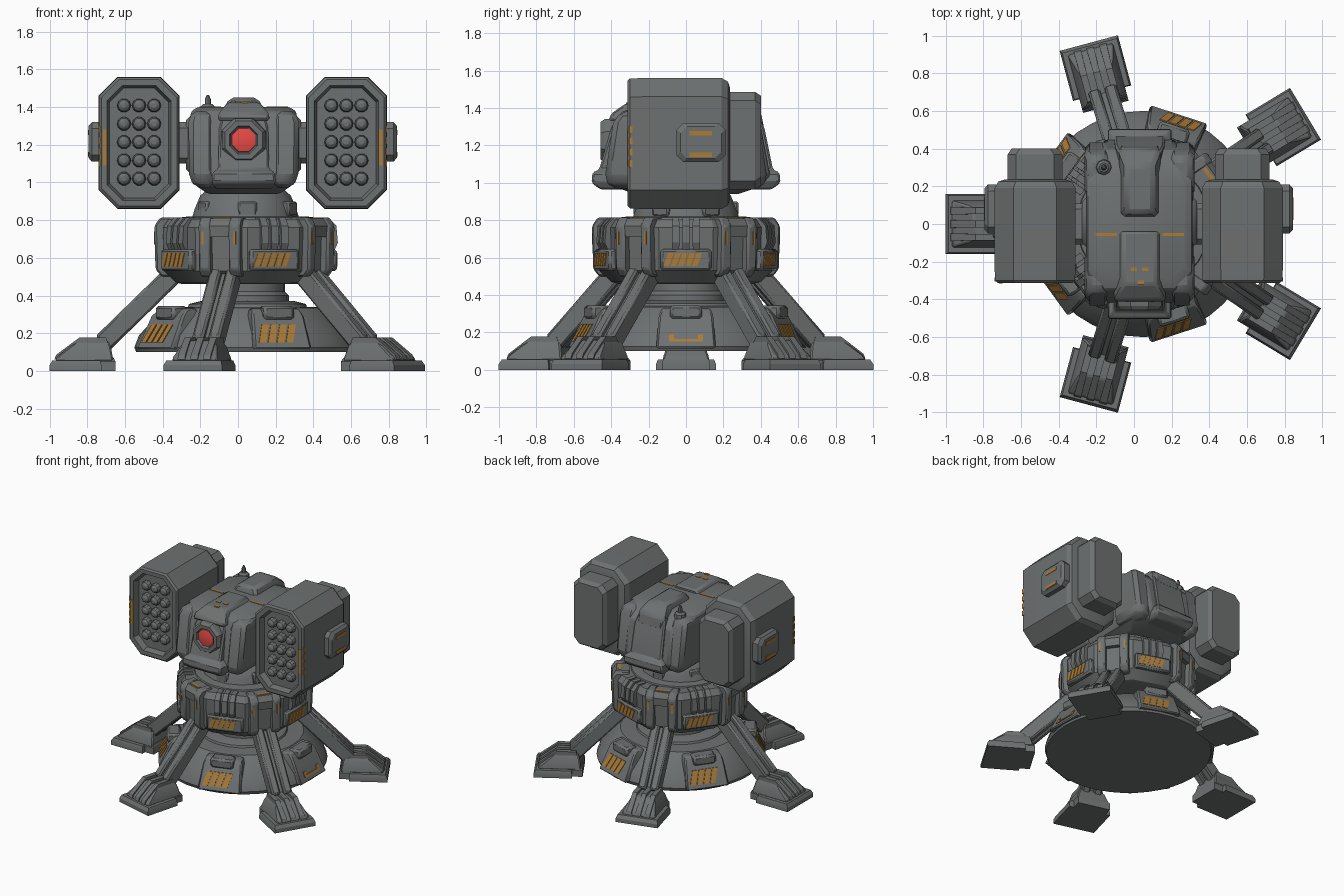
import bpy, bmesh, math
from mathutils import Matrix, Vector

if "Cube" in bpy.data.objects:
    bpy.data.objects.remove(bpy.data.objects["Cube"])

CX, HX = 0.05, 0.03          # axis of the base, axis of the head


def material(name, col):
    m = bpy.data.materials.new(name)
    m.diffuse_color = (*col, 1)
    m.use_nodes = True
    m.node_tree.nodes["Principled BSDF"].inputs["Base Color"].default_value = m.diffuse_color
    return m


GREY = material("gunmetal grey", (0.155, 0.165, 0.165))
ORANGE = material("worn orange", (0.42, 0.20, 0.035))
RED = material("lens red", (0.80, 0.07, 0.06))


def loft(name, rings, mat=GREY, M=Matrix(), bevel=0.0):
    """Skin a stack of equal-length point rings and cap both ends."""
    bm = bmesh.new()
    vs = [[bm.verts.new(M @ Vector(p)) for p in r] for r in rings]
    n = len(rings[0])
    for a, b in zip(vs, vs[1:]):
        for i in range(n):
            bm.faces.new((a[i], a[(i + 1) % n], b[(i + 1) % n], b[i]))
    bm.faces.new(vs[0][::-1])
    bm.faces.new(vs[-1])
    bmesh.ops.recalc_face_normals(bm, faces=bm.faces[:])
    me = bpy.data.meshes.new(name)
    bm.to_mesh(me)
    bm.free()
    for p in me.polygons:
        p.use_smooth = True
    me.set_sharp_from_angle(angle=math.radians(28))
    me.materials.append(mat)
    ob = bpy.data.objects.new(name, me)
    bpy.context.collection.objects.link(ob)
    if bevel:
        b = ob.modifiers.new("bevel", 'BEVEL')
        b.width, b.segments, b.limit_method = bevel, 1, 'ANGLE'
    return ob


def rect(x0, x1, y0, y1, z):
    return [(x0, y0, z), (x1, y0, z), (x1, y1, z), (x0, y1, z)]


def box(name, x, y, z, mat=GREY, M=Matrix(), bevel=0.0):
    return loft(name, [rect(*x, *y, z[0]), rect(*x, *y, z[1])], mat, M, bevel)


def octagon(hw, hh, c):
    return [(hw, -hh + c), (hw, hh - c), (hw - c, hh), (c - hw, hh),
            (-hw, hh - c), (-hw, c - hh), (c - hw, -hh), (hw - c, -hh)]


def oct_y(cx, cz, hw, hh, c, y):
    return [(cx + a, y, cz + b) for a, b in octagon(hw, hh, c)]


def oct_z(y0, y1, hw, c, z):
    return [(HX + a, (y0 + y1) / 2 + b, z) for a, b in octagon(hw, (y1 - y0) / 2, c)]


def lathe(name, profile, n, phase=0.0, cx=CX):
    return loft(name, [[(cx + r * math.cos(phase + math.tau * i / n),
                         r * math.sin(phase + math.tau * i / n), z) for i in range(n)]
                       for r, z in profile])


def radial(deg):
    return Matrix.Translation((CX, 0, 0)) @ Matrix.Rotation(math.radians(deg), 4, 'Z')


def stripes(name, M, r_at, z0, z1, half, n=4, lean=0.025, fill=0.78):
    """Slanted hazard stripes on a radial face whose radius is r_at(z)."""
    step = 2 * half / n
    for k in range(n):
        t = -half + k * step
        w = step * fill
        q = [(t - lean, z0), (t + w - lean, z0), (t + w, z1), (t, z1)]
        loft(name, [[(r_at(z) + o, s, z) for s, z in q] for o in (-0.002, 0.004)], ORANGE, M)


# Base plate, column, ring, neck
lathe("base_disc", [(.59, .1), (.60, .125), (.575, .19), (.46, .31), (.43, .335), (.32, .34)], 40)
lathe("base_collar", [(.32, .33), (.31, .355), (.25, .37)], 24)
lathe("column", [(.22, .34), (.22, .40), (.20, .42), (.20, .5)], 20)
lathe("leg_ring", [(.36, .46), (.40, .47), (.463, .53), (.472, .76), (.44, .805), (.35, .805)],
      10, math.radians(18))
lathe("ring_collar", [(.36, .79), (.35, .815), (.31, .82)], 32)
lathe("neck", [(.29, .81), (.275, .86), (.245, .93), (.20, .97)], 16, math.pi / 16, 0.04)
for k in range(6):
    box("neck_rib", (.22, .28), (-.05, .05), (.82, .9), M=radial(k * 60 + 30), bevel=.01)

# Per leg: strut heading, foot heading, middle of the foot's outer edge
LEGS = [(34.5, 31, .91, .585), (107, 105, -.24, .96), (180, 180, -1.0, 0),
        (253, 255, -.24, -.96), (325.5, 329, .91, -.585)]
for k, (strut_deg, foot_deg, fx, fy) in enumerate(LEGS):
    # Hazard panels on ring and base
    M = radial(72 * k)
    box("ring_panel", (.4, .475), (-.135, .135), (.53, .645), M=M, bevel=.012)
    stripes("ring_stripe", M, lambda z: .475, .555, .625, .095, 5)
    for t in (-.055, 0, .055):
        loft("ring_rib", [rect(.42, .462, t - .018, t + .018, .64), rect(.42, .48, t - .02, t + .02, .68),
                          rect(.42, .472, t - .02, t + .02, .77), rect(.36, .43, t - .018, t + .018, .813)], M=M)
    slope = lambda z: .615 - (z - .12) * .5
    loft("base_panel", [rect(.42, slope(.12), -.16, .16, .115), rect(.42, slope(.29), -.145, .145, .29),
                        rect(.42, .49, -.13, .13, .33)], M=M, bevel=.01)
    box("base_panel_handle", (.45, .55), (-.085, .085), (.27, .345), M=M, bevel=.015)
    if k:
        stripes("base_stripe", M, slope, .15, .245, .1, 4, .03)
    else:
        for t0, t1, z1 in ((-.09, .09, .165), (-.09, -.065, .19), (.065, .09, .19)):
            loft("base_bracket_mark", [[(slope(z) + o, t, z) for t, z in
                 ((t0, .15), (t1, .15), (t1, z1), (t0, z1))] for o in (-.002, .004)], ORANGE, M)

    # Leg socket on the ring
    M = radial(72 * k + 36)
    for s in (-1, 1):
        y = sorted((s * .052, s * .115))
        loft("leg_socket_cheek", [rect(.38, .455, *y, .5), rect(.38, .488, *y, .54),
                                  rect(.38, .494, *y, .77), rect(.36, .462, *y, .815)], M=M, bevel=.01)
        box("socket_mark", (.49, .4965), sorted((s * .084, s * .096)), (.67, .74), ORANGE, M)
    loft("leg_socket_lintel", [rect(.38, .48, -.06, .06, .71), rect(.38, .485, -.06, .06, .77),
                               rect(.36, .458, -.06, .06, .81)], M=M)
    box("socket_top_mark", (.425, .445), (-.05, .05), (.806, .814), ORANGE, M)

    # Twin strut: sheared beams from ring to foot
    M = radial(strut_deg)
    reach = math.hypot(fx - CX, fy) - .28
    d = Vector((reach - .37, 0, -.39)).normalized()
    nrm = Vector((-d.z, 0, d.x))
    for t, w, h in ((-.045, .032, .053), (.045, .032, .053), (0, .024, .025)):
        ends = []
        for p in (Vector((.37, t, .535)), Vector((reach, t, .145))):
            ends.append([p + nrm * a * h + Vector((0, b * w, 0))
                         for a, b in ((-1, -1), (1, -1), (1, 1), (-1, 1))])
        loft("leg_strut", ends, M=M, bevel=.012)

    # Foot: wide toe plate, narrower heel, ribbed body
    M = Matrix.Translation((fx, fy, 0)) @ Matrix.Rotation(math.radians(foot_deg), 4, 'Z') \
        @ Matrix.Translation((-1.05, 0, 0))
    loft("foot_plate", [rect(.775, 1.05, -.16, .16, 0), rect(.775, 1.05, -.16, .16, .03),
                        rect(.78, 1.035, -.15, .15, .055)], M=M)
    loft("foot_heel", [rect(.70, .80, -.125, .125, 0), rect(.70, .80, -.125, .125, .05),
                       rect(.71, .80, -.11, .11, .07)], M=M)
    loft("foot_body", [rect(.71, 1.02, -.125, .125, .05), rect(.715, 1.01, -.12, .12, .075),
                       rect(.725, .94, -.10, .10, .13), rect(.74, .90, -.08, .08, .16)], M=M, bevel=.008)
    for t in (-.07, 0, .07):
        loft("foot_rib", [rect(.73, 1.025, t - .02, t + .02, .06), rect(.735, 1.015, t - .02, t + .02, .085),
                          rect(.74, .935, t - .018, t + .018, .145), rect(.75, .89, t - .018, t + .018, .178)], M=M)

# Head shell
loft("head_shell", [oct_z(-.28, .28, .19, .06, .94), oct_z(-.38, .40, .25, .08, .98),
                    oct_z(-.42, .45, .28, .10, 1.04), oct_z(-.385, .40, .285, .10, 1.30),
                    oct_z(-.35, .33, .28, .09, 1.375), oct_z(-.29, .27, .245, .08, 1.40)], bevel=.01)
# Front and rear wedges
for nm, s, lip in (("face_plate", -1, .40), ("rear_plate", 1, .42)):
    def row(w, y, z):
        return rect(HX - w, HX + w, *sorted((s * .25, s * y)), z)
    loft(nm, [row(.15, .46, .965), row(.17, .505, 1.0), row(.165, .50, 1.055), row(.135, .465, 1.07),
              row(.13, lip, 1.29), row(.11, lip - .04, 1.37)], bevel=.01)
# Corner armour on the head
for sx in (-1, 1):
    for sy in (-1, 1):
        def cor(a, b, c, d, z):
            return rect(*sorted((HX + sx * a, HX + sx * b)), *sorted((sy * c, sy * d)), z)
        loft("corner_armour", [cor(.16, .25, .15, .40, .97), cor(.16, .29, .15, .435, 1.02),
                               cor(.16, .292, .15, .39, 1.32), cor(.16, .275, .15, .35, 1.38)], bevel=.025)
    # Shoulder shaft towards the pod
    box("shoulder_block", sorted((HX + sx * .24, HX + sx * .305)), (-.13, .15), (1.04, 1.36), bevel=.03)
    loft("pod_shaft", [[(HX + sx * x, a, 1.21 + b) for a, b in octagon(.11, .11, .03)] for x in (.28, .37)])
    box("roof_mark", sorted((HX + sx * .12, HX + sx * .235)), (-.064, -.048), (1.396, 1.404), ORANGE)
# Roof: hood over the eye, rear hump, antenna
loft("eye_hood", [rect(HX - .14, HX + .14, -.415, -.05, 1.33), rect(HX - .13, HX + .13, -.40, -.04, 1.37),
                  rect(HX - .085, HX + .085, -.32, -.04, 1.425)], bevel=.012)
loft("roof_hump", [rect(HX - .115, HX + .115, .03, .42, 1.28), rect(HX - .11, HX + .11, .03, .40, 1.38),
                   rect(HX - .075, HX + .075, .06, .31, 1.45)], bevel=.02)
for x, y in ((0, -.24), (.035, -.31), (.06, -.24)):
    box("hood_mark", (x - .017, x + .017), (y - .01, y + .01), (1.422, 1.429), ORANGE)
lathe("antenna_base", [(.045, 1.36), (.04, 1.40), (.025, 1.415)], 8, cx=0).location = (-.16, .3, 0)
lathe("antenna", [(.016, 1.40), (.016, 1.44), (.006, 1.465)], 8, cx=0).location = (-.16, .3, 0)
# Eye
ring = lambda r, y: oct_y(HX, 1.225, r, r, r * .586, y)
loft("eye_housing", [ring(.12, -.36), ring(.115, -.435), ring(.10, -.457), ring(.074, -.457), ring(.066, -.44)])
loft("eye_lens", [ring(.064, -.436), ring(.062, -.446), ring(.035, -.453)], RED)

# Missile pods, mirrored about the head axis
for s in (-1, 1):
    px, pz = .025 + s * .55, 1.21

    def pod(inset, y):
        return oct_y(px, pz, .215 - inset, .35 - inset, .10 - inset * .4, y)
    loft("missile_pod", [pod(.05, .235), pod(.02, .225), pod(0, .19), pod(0, -.23), pod(.003, -.30), pod(.015, -.312),
                         pod(.045, -.312), pod(.058, -.265)])
    back = lambda i, y: oct_y(px, 1.225, .145 - i, .26 - i, .045, y)
    loft("pod_rear", [back(0, .2), back(0, .37), back(.02, .40)])
    # Missile tips, three by five
    for i in range(3):
        for j in range(5):
            x, z = px + (i - 1) * .08, 1.02 + j * .097
            loft("missile_tip", [[(x + r * math.cos(a * math.tau / 10), y, z + r * math.sin(a * math.tau / 10))
                                  for a in range(10)]
                                 for r, y in ((.037, -.26), (.037, -.278), (.030, -.298), (.014, -.309))])
    # Side box with marks
    side = lambda i, x: [(px + s * x, .08 + a, 1.215 + b) for a, b in octagon(.13 - i, .105 - i, .035)]
    loft("pod_side_box", [side(0, .2), side(0, .25), side(.02, .268)])
    for z in (1.15, 1.265):
        box("side_box_mark", sorted((px + s * .264, px + s * .271)), (.02, .14), (z - .012, z + .012), ORANGE)
    # Dashes on the outer edge and front rim
    for j in range(4):
        z = 1.085 + j * .06
        box("pod_edge_dash", sorted((px + s * .208, px + s * .2155)), (-.304, -.285), (z, z + .038), ORANGE)
    box("pod_rim_mark", sorted((px + s * .172, px + s * .192)), (-.316, -.308), (1.09, 1.28), ORANGE)
